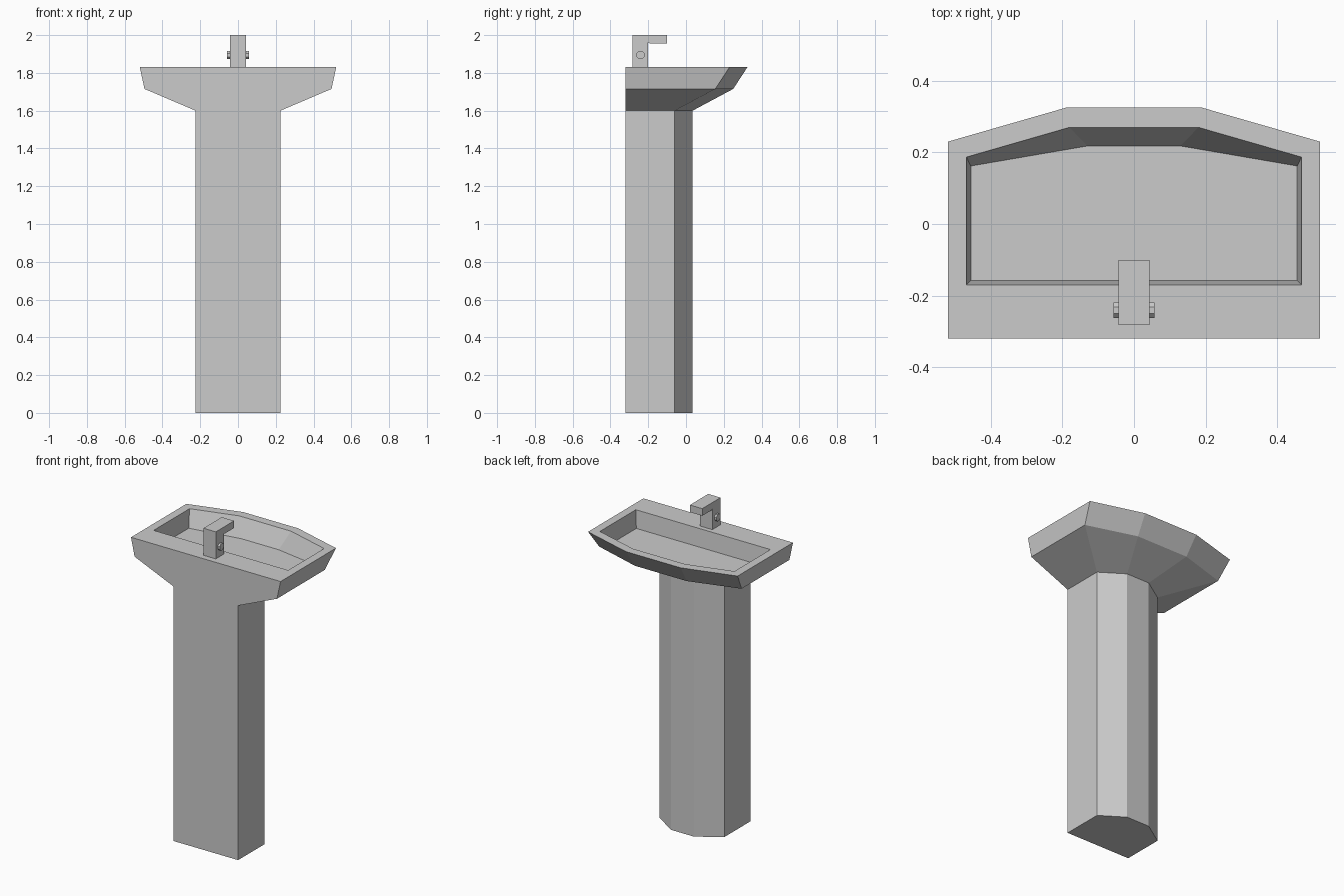
import bpy, bmesh
from math import pi
from mathutils import Matrix

cube = bpy.data.objects.get("Cube")
if cube:
    bpy.data.objects.remove(cube, do_unlink=True)

grey = bpy.data.materials.new("ceramic grey")
grey.use_nodes = True
colour = (0.6, 0.6, 0.6, 1)
grey.diffuse_color = colour
grey.node_tree.nodes["Principled BSDF"].inputs["Base Color"].default_value = colour


def finish(name, bm):
    bmesh.ops.recalc_face_normals(bm, faces=bm.faces)
    mesh = bpy.data.meshes.new(name)
    bm.to_mesh(mesh)
    bm.free()
    mesh.materials.append(grey)
    obj = bpy.data.objects.new(name, mesh)
    bpy.context.collection.objects.link(obj)
    return obj


def outline(half_width, flat, y_front, y_corner, y_back, z):
    """Six-sided plan: straight front, chamfered back."""
    right = [(half_width, y_front, z), (half_width, y_corner, z), (flat, y_back, z)]
    return right + [(-x, y, z) for x, y, z in reversed(right)]


def loft(name, rings, cap_start=False, cap_end=False):
    bm = bmesh.new()
    loops = [[bm.verts.new(p) for p in ring] for ring in rings]
    for low, high in zip(loops, loops[1:]):
        n = len(low)
        for i in range(n):
            j = (i + 1) % n
            bm.faces.new((low[i], low[j], high[j], high[i]))
    if cap_start:
        bm.faces.new(loops[0])
    if cap_end:
        bm.faces.new(loops[-1])
    return finish(name, bm)


# Pedestal: open at the top, where the basin joins it
foot, neck = [outline(0.225, 0.08, -0.32, -0.06, 0.035, z) for z in (0, 1.6)]
loft("pedestal", [foot, neck], cap_start=True)

# Basin: outer flare, flat rim, then down the inner walls to the floor
loft("basin", [
    neck,
    outline(0.495, 0.18, -0.32, 0.155, 0.25, 1.715),
    outline(0.52, 0.19, -0.32, 0.23, 0.325, 1.83),
    outline(0.468, 0.18, -0.17, 0.187, 0.27, 1.83),
    outline(0.456, 0.13, -0.158, 0.162, 0.218, 1.72),
], cap_end=True)

# Tap: upright and spout as one L-shaped profile
profile = [(-0.282, 1.83), (-0.2, 1.83), (-0.2, 1.96), (-0.19, 1.955),
           (-0.1, 1.955), (-0.1, 2.0), (-0.282, 2.0)]
loft("tap", [[(x, y, z) for y, z in profile] for x in (-0.043, 0.043)],
     cap_start=True, cap_end=True)

# Tap knobs on both sides
for side, name in ((1, "left_knob"), (-1, "right_knob")):
    bm = bmesh.new()
    place = Matrix.Translation((side * 0.048, -0.241, 1.894))
    turn = Matrix.Rotation(pi / 2, 4, 'Y') @ Matrix.Rotation(pi / 8, 4, 'Z')
    bmesh.ops.create_cone(bm, cap_ends=True, segments=8, radius1=0.023,
                          radius2=0.023, depth=0.018, matrix=place @ turn)
    finish(name, bm)
